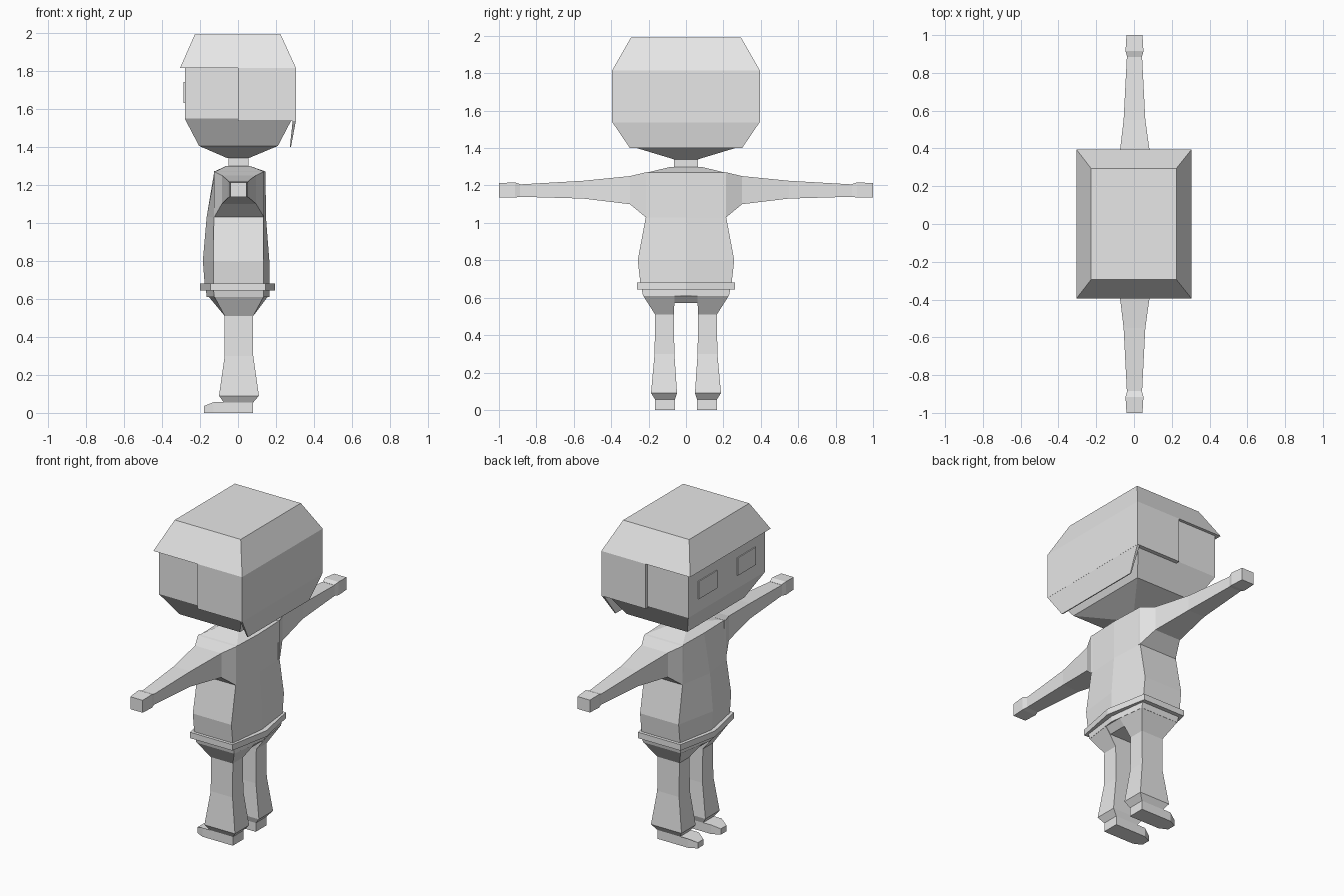
import bpy
import bmesh

old = bpy.data.objects.get("Cube")
if old:
    bpy.data.objects.remove(old, do_unlink=True)

grey = bpy.data.materials.new("plain grey")
grey.use_nodes = True
COLOUR = (0.8, 0.8, 0.8, 1)
grey.diffuse_color = COLOUR
grey.node_tree.nodes["Principled BSDF"].inputs["Base Color"].default_value = COLOUR


def loft(name, rings, mirror=False):
    """Skin a closed solid through rings of equal point count."""
    bm = bmesh.new()
    loops = [[bm.verts.new(p) for p in ring] for ring in rings]
    for a, b in zip(loops, loops[1:]):
        for i in range(len(a)):
            j = (i + 1) % len(a)
            bm.faces.new((a[i], a[j], b[j], b[i]))
    bm.faces.new(loops[0])
    bm.faces.new(loops[-1])
    bmesh.ops.recalc_face_normals(bm, faces=bm.faces)
    mesh = bpy.data.meshes.new(name)
    bm.to_mesh(mesh)
    bm.free()
    mesh.materials.append(grey)
    obj = bpy.data.objects.new(name, mesh)
    bpy.context.collection.objects.link(obj)
    if mirror:
        mod = obj.modifiers.new("Mirror", 'MIRROR')
        mod.use_axis = (False, True, False)
    return obj


def flat(z, x0, x1, y0, y1):
    """Horizontal rectangle."""
    return [(x0, y0, z), (x1, y0, z), (x1, y1, z), (x0, y1, z)]


def centred(z, x0, x1, w):
    return flat(z, x0, x1, -w, w)


def upright(y, x0, x1, z0, z1):
    """Rectangle across an arm."""
    return [(x0, y, z0), (x1, y, z0), (x1, y, z1), (x0, y, z1)]


def body_ring(z, ridge_f, corner_f, corner_b, ridge_b, w):
    """Six-sided body section with a ridge down the chest and the back."""
    return [(ridge_f, 0, z), (corner_f, -w, z), (corner_b, -w, z),
            (ridge_b, 0, z), (corner_b, w, z), (corner_f, w, z)]


# Head and neck
loft("head", [centred(1.34, -0.055, 0.055, 0.065),
              centred(1.405, -0.205, 0.21, 0.28),
              centred(1.548, -0.28, 0.285, 0.377),
              centred(1.83, -0.28, 0.285, 0.377)])
loft("neck", [centred(1.28, -0.05, 0.055, 0.065),
              centred(1.35, -0.05, 0.055, 0.065)])

# Hair: crown with front overhang, back half, hanging nape flap
loft("hair_crown", [centred(1.815, -0.305, 0.305, 0.395),
                    centred(1.99, -0.228, 0.225, 0.295)])
loft("hair_back", [centred(1.537, 0, 0.305, 0.395),
                   centred(1.815, 0, 0.305, 0.395)])
loft("hair_flap", [centred(1.40, 0.273, 0.279, 0.3),
                   centred(1.54, 0.288, 0.305, 0.395)])

# Eyes: thin plates on the face
loft("eye", [flat(1.63, -0.286, -0.279, 0.10, 0.28),
             flat(1.74, -0.286, -0.279, 0.10, 0.28)], mirror=True)

# Torso
loft("torso", [body_ring(0.67, -0.175, -0.13, 0.135, 0.165, 0.243),
               body_ring(0.80, -0.185, -0.13, 0.135, 0.165, 0.258),
               body_ring(1.03, -0.165, -0.127, 0.135, 0.147, 0.215),
               body_ring(1.27, -0.125, -0.12, 0.137, 0.145, 0.205),
               body_ring(1.30, -0.06, -0.06, 0.06, 0.06, 0.08)])

# Belt and pelvis
loft("belt", [body_ring(z, -0.2, -0.145, 0.145, 0.195, 0.263)
              for z in (0.645, 0.682)])
loft("pelvis", [body_ring(0.61, -0.165, -0.125, 0.135, 0.165, 0.23),
                body_ring(0.66, -0.17, -0.13, 0.135, 0.165, 0.24)])
loft("crotch", [centred(0.572, -0.115, 0.12, 0.065),
                centred(0.612, -0.155, 0.157, 0.065)])

# Arms and hands
loft("arm", [upright(0.20, -0.125, 0.137, 1.03, 1.272),
             upright(0.215, -0.125, 0.137, 1.03, 1.27),
             upright(0.30, -0.085, 0.095, 1.10, 1.25),
             upright(0.55, -0.055, 0.06, 1.13, 1.225),
             upright(0.90, -0.037, 0.042, 1.14, 1.205)], mirror=True)
loft("hand", [upright(0.885, -0.036, 0.042, 1.14, 1.207),
              upright(0.915, -0.045, 0.05, 1.135, 1.217),
              upright(1.00, -0.04, 0.045, 1.135, 1.212)], mirror=True)

# Legs: hip top follows the ridged pelvis
hip_top = [(-0.155, 0.06, 0.612), (0.157, 0.06, 0.612),
           (0.135, 0.23, 0.612), (-0.125, 0.23, 0.612)]
loft("leg", [hip_top,
             flat(0.51, -0.07, 0.08, 0.065, 0.165),
             flat(0.30, -0.07, 0.08, 0.062, 0.168),
             flat(0.09, -0.10, 0.11, 0.048, 0.187),
             flat(0.055, -0.075, 0.08, 0.06, 0.165)], mirror=True)


# Shoes: sole outline with clipped toe corners, sloping toe top
def sole(z, toe_z):
    return [(0.08, 0.06, z), (0.08, 0.165, z), (-0.13, 0.165, z),
            (-0.18, 0.14, toe_z), (-0.18, 0.085, toe_z), (-0.13, 0.06, z)]


loft("shoe", [sole(0, 0), sole(0.056, 0.036)], mirror=True)
